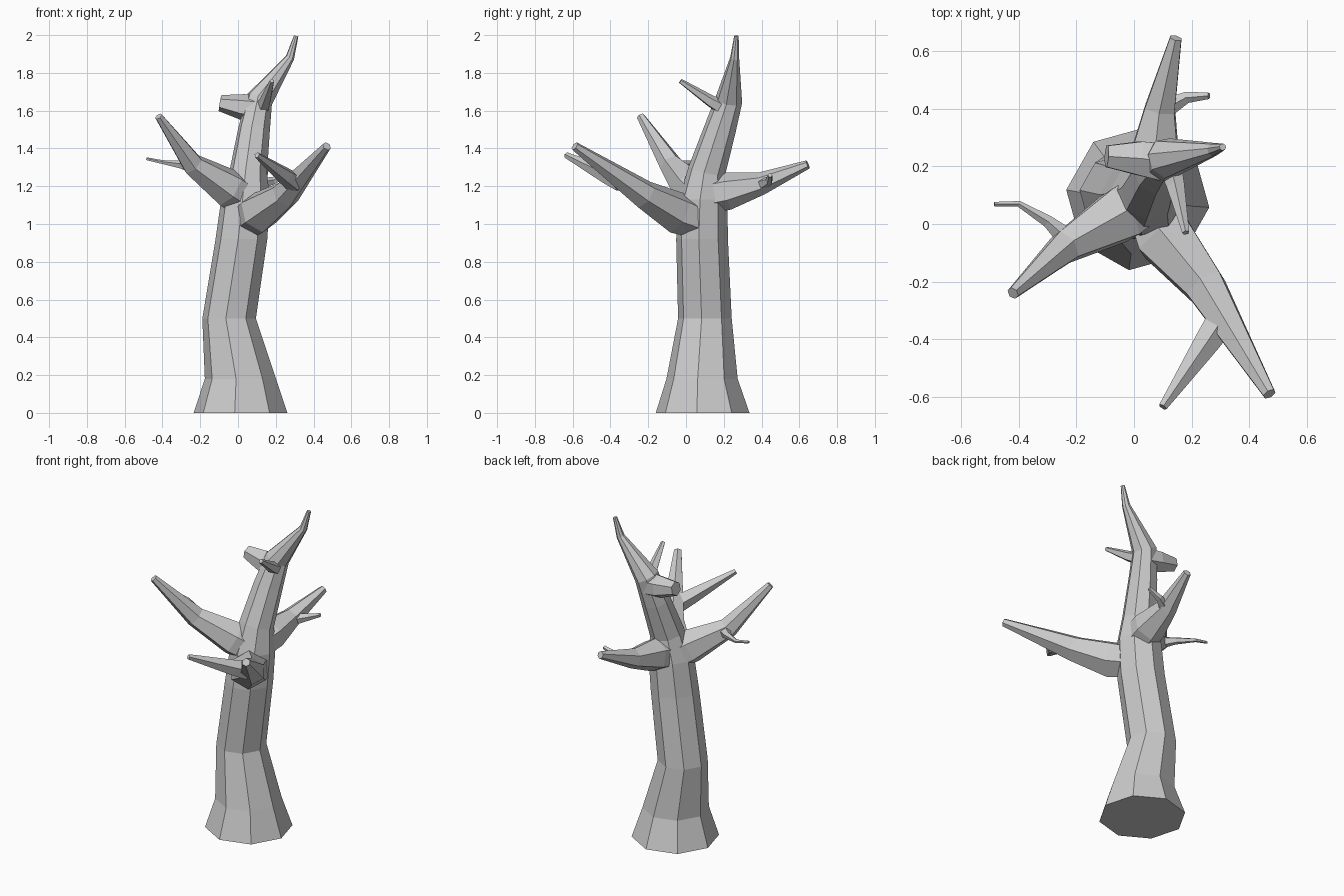
import bpy, bmesh, math
from mathutils import Vector


def limb(name, pts, sides, turn=0.0, ref=(0, 0, 1), flat=0):
    """Faceted tapering tube through (x, y, z, radius) points."""
    bm = bmesh.new()
    P = [Vector(p[:3]) for p in pts]
    ref = Vector(ref)
    rings = []
    for i, p in enumerate(P):
        t = (P[min(i + 1, len(P) - 1)] - P[max(i - 1, 0)]).normalized()
        if i < flat:
            t = Vector((0, 0, 1))
        u = (ref - t * ref.dot(t)).normalized()
        v = t.cross(u)
        ring = []
        for k in range(sides):
            a = math.radians(turn) + 2 * math.pi * k / sides
            ring.append(bm.verts.new(p + pts[i][3] * (u * math.cos(a) + v * math.sin(a))))
        rings.append(ring)
    for a, b in zip(rings, rings[1:]):
        for k in range(sides):
            n = (k + 1) % sides
            bm.faces.new((a[k], a[n], b[n], b[k]))
    bm.faces.new(rings[0][::-1])
    bm.faces.new(rings[-1])
    bmesh.ops.recalc_face_normals(bm, faces=bm.faces)
    me = bpy.data.meshes.new(name)
    bm.to_mesh(me)
    bm.free()
    ob = bpy.data.objects.new(name, me)
    bpy.context.collection.objects.link(ob)
    return ob


# Trunk: flared base, kinked stem, leaning pointed top
trunk = limb("tree_trunk", [
    (0.013, 0.088, 0, 0.25), (0.013, 0.085, 0.18, 0.19), (-0.047, 0.10, 0.5, 0.143),
    (0.018, 0.085, 0.92, 0.138), (0.04, 0.09, 1.13, 0.13), (0.055, 0.11, 1.28, 0.10),
    (0.085, 0.18, 1.5, 0.085), (0.115, 0.228, 1.66, 0.072),
    (0.275, 0.258, 1.88, 0.024), (0.308, 0.267, 1.995, 0.012)],
    8, turn=-7, ref=(1, 0, 0), flat=5)

# Main branches, twigs and the broken stub
branches = [
    limb("front_branch", [(0.06, 0.07, 1.02, 0.10), (0.11, -0.05, 1.06, 0.112),
                          (0.25, -0.22, 1.155, 0.078), (0.47, -0.59, 1.412, 0.024)], 6),
    limb("left_branch", [(0.04, 0.09, 1.13, 0.10), (-0.05, 0.03, 1.19, 0.105),
                         (-0.24, -0.08, 1.315, 0.062), (-0.42, -0.24, 1.57, 0.022)], 6),
    limb("back_branch", [(0.05, 0.10, 1.15, 0.10), (0.07, 0.22, 1.175, 0.10),
                         (0.09, 0.40, 1.215, 0.06), (0.145, 0.645, 1.315, 0.023)], 6),
    limb("front_twig", [(0.30, -0.34, 1.22, 0.055), (0.25, -0.415, 1.255, 0.047),
                        (0.10, -0.635, 1.365, 0.016)], 5),
    limb("left_twig", [(-0.22, -0.06, 1.30, 0.04), (-0.30, 0.01, 1.313, 0.022),
                       (-0.40, 0.07, 1.327, 0.011), (-0.485, 0.069, 1.345, 0.008)], 5),
    limb("back_twig", [(0.09, 0.39, 1.205, 0.04), (0.185, 0.44, 1.228, 0.021),
                       (0.26, 0.445, 1.258, 0.012)], 5),
    limb("upper_twig", [(0.12, 0.22, 1.60, 0.045), (0.145, 0.13, 1.65, 0.033),
                        (0.18, -0.03, 1.757, 0.013)], 5),
    limb("stub", [(0.10, 0.215, 1.61, 0.075), (0.02, 0.228, 1.62, 0.068),
                  (-0.095, 0.235, 1.64, 0.043)], 6),
]

# Merge every limb into the trunk as one skin
for b in branches:
    m = trunk.modifiers.new(b.name, 'BOOLEAN')
    m.operation = 'UNION'
    m.solver = 'EXACT'
    m.object = b
    bpy.context.view_layer.objects.active = trunk
    bpy.ops.object.modifier_apply(modifier=m.name)
    bpy.data.objects.remove(b)
